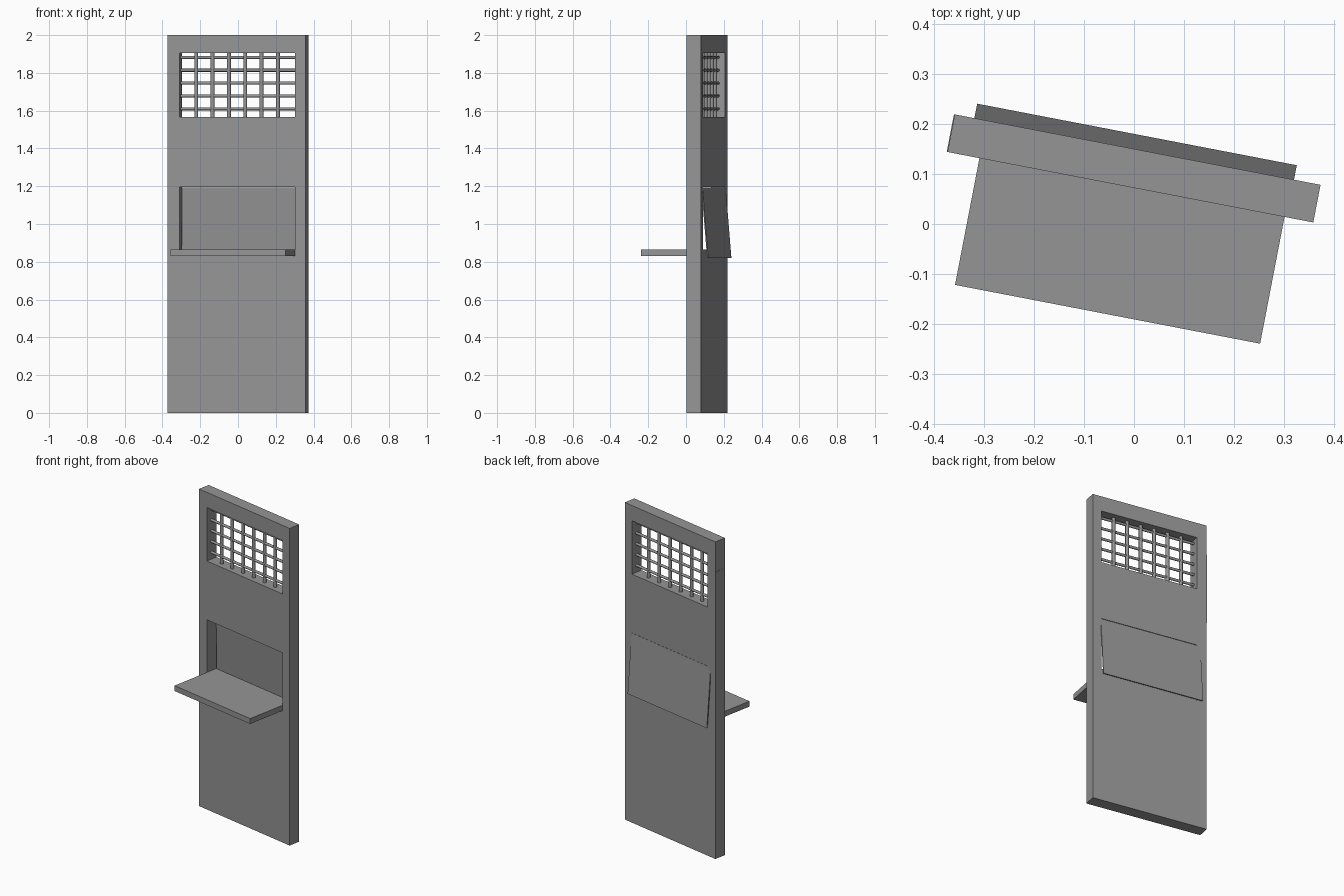
import bpy, bmesh, math
from mathutils import Matrix, Vector

if "Cube" in bpy.data.objects:
    bpy.data.objects.remove(bpy.data.objects["Cube"])

# The whole door is slightly swung open about z
SWING = Matrix.Translation((0, 0.111, 0)) @ Matrix.Rotation(math.radians(-10.9), 4, 'Z')
L, R = -0.308, 0.314          # sides of both openings
T = 0.0765                    # door thickness

# Dark grey metal shared by all parts
metal = bpy.data.materials.new("dark_grey_metal")
metal.diffuse_color = (0.3, 0.3, 0.3, 1)
metal.use_nodes = True
metal.node_tree.nodes["Principled BSDF"].inputs["Base Color"].default_value = metal.diffuse_color


def add_object(name, bm, local=Matrix()):
    bmesh.ops.recalc_face_normals(bm, faces=bm.faces)
    me = bpy.data.meshes.new(name)
    bm.to_mesh(me)
    bm.free()
    me.materials.append(metal)
    ob = bpy.data.objects.new(name, me)
    ob.matrix_world = SWING @ local
    bpy.context.collection.objects.link(ob)
    return ob


def box(name, lo, hi, local=Matrix()):
    lo, hi = Vector(lo), Vector(hi)
    bm = bmesh.new()
    m = Matrix.Translation((lo + hi) / 2) @ Matrix.Diagonal((*(hi - lo), 1))
    bmesh.ops.create_cube(bm, size=1, matrix=m)
    return add_object(name, bm, local)


def rod(name, a, b, radius):
    a, b = Vector(a), Vector(b)
    rot = (b - a).to_track_quat('Z', 'Y').to_matrix().to_4x4()
    bm = bmesh.new()
    bmesh.ops.create_cone(bm, cap_ends=True, segments=12, radius1=radius, radius2=radius,
                          depth=(b - a).length, matrix=Matrix.Translation((a + b) / 2) @ rot)
    for f in bm.faces:
        f.smooth = len(f.verts) == 4
    for e in bm.edges:
        e.smooth = all(len(f.verts) == 4 for f in e.link_faces)
    return add_object(name, bm)


# Door slab: a flat grid with the window and hatch cells left out, then extruded
us = [-0.372, L, R, 0.372]
zs = [0, 0.831, 1.196, 1.567, 1.904, 2.0]
bm = bmesh.new()
grid = [[bm.verts.new((u, -T / 2, z)) for u in us] for z in zs]
for j in range(5):
    for i in range(3):
        if not (i == 1 and j in (1, 3)):
            bm.faces.new((grid[j][i], grid[j][i + 1], grid[j + 1][i + 1], grid[j + 1][i]))
ext = bmesh.ops.extrude_face_region(bm, geom=bm.faces[:], use_keep_orig=True)
bmesh.ops.translate(bm, vec=(0, T, 0),
                    verts=[g for g in ext['geom'] if isinstance(g, bmesh.types.BMVert)])
add_object("door_slab", bm)

# Lock strip on the free edge
box("lock_strip", (-0.3735, -0.038, 1.36), (-0.371, 0.038, 1.81))

# Window bars
for i in range(6):
    u = -0.225 + 0.088 * i
    rod(f"vertical_bar_{i + 1}", (u, 0, 1.562), (u, 0, 1.909), 0.0105)
for j in range(5):
    z = 1.61 + 0.068 * j
    rod(f"horizontal_bar_{j + 1}", (L - 0.003, 0, z), (R + 0.003, 0, z), 0.008)

# Tray shelf passing through the hatch
box("tray_shelf", (-0.307, -0.296, 0.831), (0.3135, 0.037, 0.865))

# Thin hatch flap hung from the top and tilted outward at the back
tilt = Matrix.Translation((0, 0.034, 1.194)) @ Matrix.Rotation(math.radians(4.7), 4, 'X')
box("hatch_flap", (-0.332, -0.003, -0.375), (0.318, 0.003, 0), tilt)
